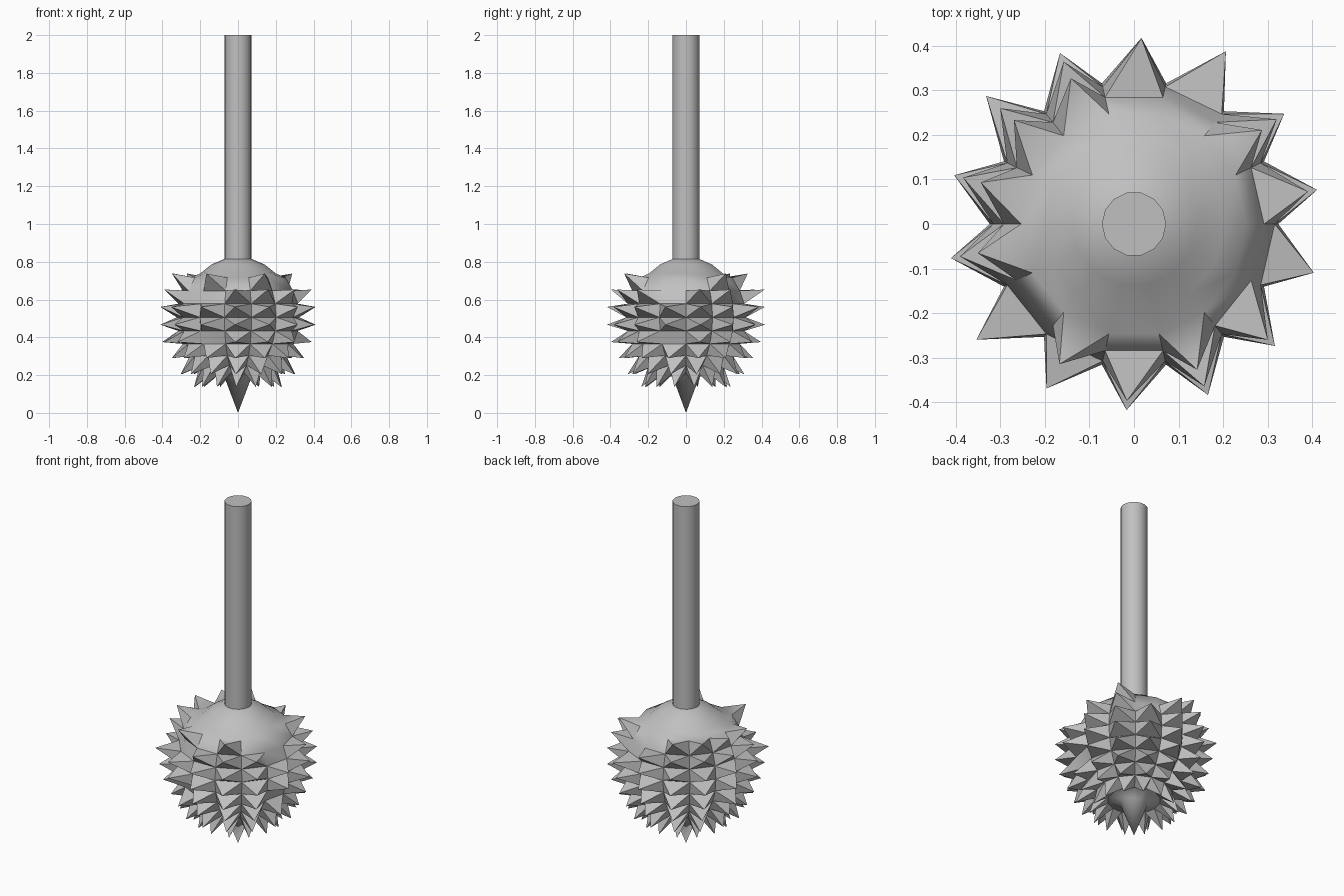
import bpy, bmesh, math
from mathutils import Matrix, Vector

SIDES = 14                      # columns around, and rings from pole to pole
STEP = 2 * math.pi / SIDES
RADIUS, CENTRE = 0.324, 0.506   # ball
TIP, TIP_CENTRE = 0.421, 0.514  # spike tips
LOW_TIP = {10: 0.438, 11: 0.445}  # lowest spike rows reach further
TWIST = math.radians(-2.3)      # spikes lean slightly around the axis
SHAFT_R = RADIUS * math.sin(STEP / 2)
NECK = 0.815                    # where the shaft meets the ball
SHOULDER = {1: NECK, 2: 0.786, 3: 0.737, 4: 0.716}  # ring heights on top
# Plain cells without a spike, as (row, column)
PLAIN = {(4, 0), (4, 2), (4, 3), (4, 8), (4, 10), (4, 12), (4, 13),
         (5, 2), (5, 8), (5, 9), (5, 13), (8, 9), (8, 13)}
# Longer spikes, as (row, column)
LONG = {(5, 3), (6, 2), (6, 5), (6, 8), (8, 6)}

cube = bpy.data.objects.get("Cube")
if cube:
    bpy.data.objects.remove(cube, do_unlink=True)

steel = bpy.data.materials.new("steel_grey")
steel.use_nodes = True
grey = (0.53, 0.53, 0.53, 1)
steel.diffuse_color = grey
steel.node_tree.nodes["Principled BSDF"].inputs["Base Color"].default_value = grey


def finish(bm, name, soft=lambda e: False):
    """Smooth shading with sharp edges, then make the object."""
    bm.normal_update()
    for f in bm.faces:
        f.smooth = True
    for e in bm.edges:
        e.smooth = e.calc_face_angle(0) < math.radians(30) or soft(e)
    mesh = bpy.data.meshes.new(name)
    bm.to_mesh(mesh)
    bm.free()
    mesh.materials.append(steel)
    obj = bpy.data.objects.new(name, mesh)
    bpy.context.collection.objects.link(obj)
    return obj


quarter = Matrix.Rotation(-math.pi / 2, 4, 'Z')

# Ball, with its lowest point pulled down into a long tip
bm = bmesh.new()
bmesh.ops.create_uvsphere(bm, u_segments=SIDES, v_segments=SIDES, radius=RADIUS,
                          matrix=Matrix.Translation((0, 0, CENTRE)) @ quarter)
bottom = min(bm.verts, key=lambda v: v.co.z)
bottom.co = (0, 0, 0)
point_ring = {e.other_vert(bottom) for e in bottom.link_edges}

# Spikes raised from the cells of the ball
for face in [f for f in bm.faces if len(f.verts) == 4]:
    c = face.calc_center_median() - Vector((0, 0, CENTRE))
    polar = math.acos(c.z / c.length)
    around = math.atan2(c.y, c.x) % (2 * math.pi)
    row, column = int(polar / (STEP / 2)), int(around / STEP)
    if 4 <= row <= 11 and (row, column) not in PLAIN:
        peak = bmesh.ops.poke(bm, faces=[face])["verts"][0]
        lat = math.pi / 2 - (row + 0.5) * STEP / 2
        a = (column + 0.5) * STEP + TWIST
        reach = LOW_TIP.get(row, TIP)
        out = reach * math.cos(lat) * (1.05 if (row, column) in LONG else 1)
        peak.co = (out * math.cos(a), out * math.sin(a),
                   TIP_CENTRE + reach * math.sin(lat))

# Sunken shoulder: lower the top rings of the ball
for v in bm.verts:
    c = v.co - Vector((0, 0, CENTRE))
    if abs(c.length - RADIUS) < 0.001 and c.z > 0:
        ring = round(math.acos(min(1, c.z / RADIUS)) / (STEP / 2))
        v.co.z = SHOULDER.get(ring, v.co.z)
finish(bm, "spiked_head", lambda e: all(
    v in point_ring or v.co.z > SHOULDER[4] - 0.001 and v.co.xy.length < 0.26
    for v in e.verts))

# Shaft
bm = bmesh.new()
bmesh.ops.create_cone(bm, cap_ends=True, segments=SIDES, radius1=SHAFT_R,
                      radius2=SHAFT_R, depth=2 - NECK,
                      matrix=Matrix.Translation((0, 0, 1 + NECK / 2)) @ quarter)
finish(bm, "shaft")
